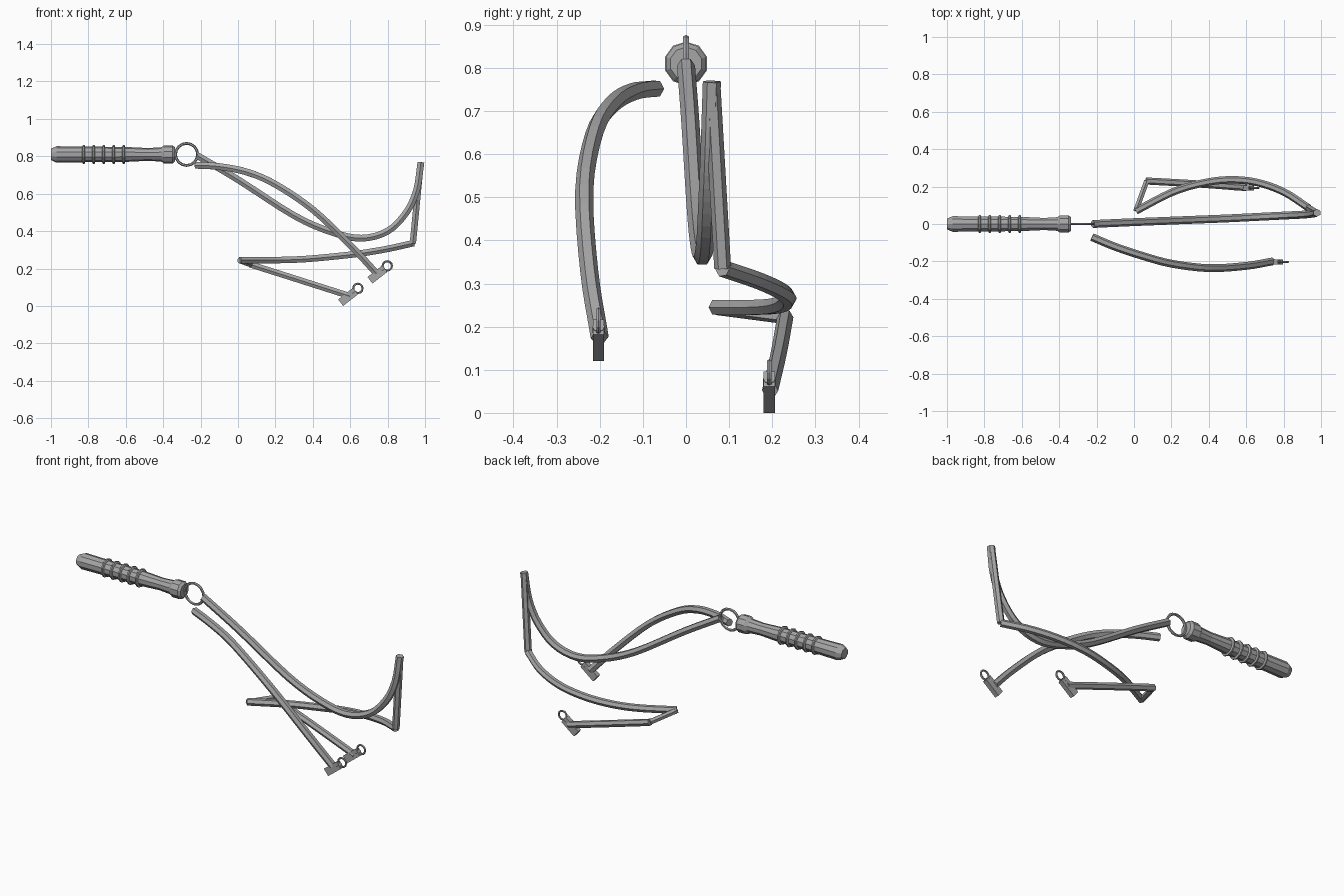
import bpy, bmesh, math
from mathutils import Vector, Matrix

if "Cube" in bpy.data.objects:
    bpy.data.objects.remove(bpy.data.objects["Cube"])

grey = bpy.data.materials.new("mid grey")
grey.diffuse_color = (0.38, 0.38, 0.38, 1)
grey.use_nodes = True
grey.node_tree.nodes["Principled BSDF"].inputs["Base Color"].default_value = grey.diffuse_color


def finish(bm, name):
    bmesh.ops.recalc_face_normals(bm, faces=bm.faces)
    me = bpy.data.meshes.new(name)
    bm.to_mesh(me)
    bm.free()
    me.materials.append(grey)
    ob = bpy.data.objects.new(name, me)
    bpy.context.collection.objects.link(ob)
    return ob


def smooth_path(pts, steps=4):
    """Catmull-Rom path through the points."""
    p = [Vector(q) for q in pts]
    p = [2 * p[0] - p[1]] + p + [2 * p[-1] - p[-2]]
    out = []
    for a, b, c, d in zip(p, p[1:], p[2:], p[3:]):
        for k in range(steps):
            t = k / steps
            out.append(0.5 * (2 * b + (c - a) * t + (2 * a - 5 * b + 4 * c - d) * t * t
                              + (3 * b - a - 3 * c + d) * t ** 3))
    return out + [p[-2]]


def tube(name, path, radius=0.021, ref=(0, 1, 0), sides=6):
    """Capped polygonal tube swept along a path."""
    bm = bmesh.new()
    path = [Vector(p) for p in path]
    rings = []
    for i, p in enumerate(path):
        t = (path[min(i + 1, len(path) - 1)] - path[max(i - 1, 0)]).normalized()
        s = Vector(ref)
        s = (s - t * s.dot(t)).normalized()
        u = t.cross(s)
        rings.append([bm.verts.new(p + radius * (s * math.cos(a) + u * math.sin(a)))
                      for a in (2 * math.pi * k / sides for k in range(sides))])
    for a, b in zip(rings, rings[1:]):
        for k in range(sides):
            n = (k + 1) % sides
            bm.faces.new((a[k], a[n], b[n], b[k]))
    bm.faces.new(rings[0])
    bm.faces.new(rings[-1])
    return finish(bm, name)


def lathe_x(name, profile, z, sides=10):
    """Turned shape along x from (x, radius) pairs, capped."""
    bm = bmesh.new()
    rings = [[bm.verts.new((x, r * math.cos(a), z + r * math.sin(a)))
              for a in (2 * math.pi * (k + 0.5) / sides for k in range(sides))]
             for x, r in profile]
    for a, b in zip(rings, rings[1:]):
        for k in range(sides):
            n = (k + 1) % sides
            bm.faces.new((a[k], a[n], b[n], b[k]))
    bm.faces.new(rings[0])
    bm.faces.new(rings[-1])
    return finish(bm, name)


def hoop(name, centre, major, minor, n=16, m=6):
    """Ring lying in the xz plane."""
    bm = bmesh.new()
    v = []
    for i in range(n):
        a = 2 * math.pi * i / n
        row = []
        for j in range(m):
            b = 2 * math.pi * j / m
            r = major + minor * math.cos(b)
            row.append(bm.verts.new((centre[0] + r * math.cos(a),
                                     centre[1] + minor * math.sin(b),
                                     centre[2] + r * math.sin(a))))
        v.append(row)
    for i in range(n):
        for j in range(m):
            k, l = (i + 1) % n, (j + 1) % m
            bm.faces.new((v[i][j], v[k][j], v[k][l], v[i][l]))
    return finish(bm, name)


# Handle with rounded butt, slim neck and collar
Z = 0.81
lathe_x("handle", [(-1, 0.03), (-0.97, 0.044), (-0.84, 0.042), (-0.6, 0.04),
                   (-0.48, 0.034), (-0.40, 0.039)], Z)
lathe_x("handle_collar", [(-0.41, 0.038), (-0.395, 0.049), (-0.35, 0.049),
                          (-0.337, 0.038)], Z)
for i in range(5):
    x = -0.825 + 0.0535 * i
    lathe_x(f"grip_ridge_{i + 1}", [(x - 0.008, 0.042), (x - 0.004, 0.051),
                                    (x + 0.004, 0.051), (x + 0.008, 0.042)], Z)

# Ring joining handle and straps
hoop("handle_ring", (-0.275, 0, Z), 0.059, 0.0075)

# Long strap, rising at its far end
tube("long_strap", smooth_path([(-0.22, 0, 0.805), (0.0, 0.01, 0.675), (0.3, 0.022, 0.483),
                                (0.5, 0.03, 0.395), (0.66, 0.038, 0.362), (0.8, 0.045, 0.4),
                                (0.9, 0.05, 0.5), (0.955, 0.055, 0.62), (0.978, 0.06, 0.768)]))
# Strap falling back, folding and ending at a clip
tube("falling_strap", [(0.977, 0.06, 0.768), (0.935, 0.085, 0.335)], 0.0195)
tube("folded_strap", smooth_path([(0.935, 0.085, 0.335), (0.8, 0.172, 0.305), (0.65, 0.224, 0.28),
                                  (0.5, 0.236, 0.263), (0.35, 0.215, 0.25), (0.2, 0.168, 0.245),
                                  (0.01, 0.07, 0.245)]), 0.02)
tube("strap_fold", [(0.01, 0.07, 0.243), (0.068, 0.23, 0.222)], 0.016, (0, 0, 1))
tube("lower_strap", smooth_path([(0.065, 0.23, 0.222), (0.33, 0.215, 0.138), (0.6, 0.195, 0.052)], 3), 0.019)
# Free short strap
tube("short_strap", smooth_path([(-0.225, -0.07, 0.752), (-0.1, -0.122, 0.745), (0.05, -0.172, 0.715),
                                 (0.2, -0.212, 0.65), (0.4, -0.236, 0.515), (0.6, -0.224, 0.325),
                                 (0.74, -0.2, 0.175)]))

# End clips: block, shank and small ring
for i, (x, y, z) in enumerate([(0.745, -0.203, 0.168), (0.588, 0.193, 0.048)]):
    d = Vector((math.cos(math.radians(38)), 0, math.sin(math.radians(38))))
    c = Vector((x, y, z))
    bm = bmesh.new()
    bmesh.ops.create_cube(bm, size=1)
    bmesh.ops.transform(bm, verts=bm.verts, matrix=Matrix.Translation(c)
                        @ Matrix.Rotation(math.radians(-38), 4, 'Y')
                        @ Matrix.Diagonal((0.1, 0.026, 0.044, 1)))
    finish(bm, f"clip_block_{i + 1}")
    ring = c + Vector((0.053, 0, 0.046))
    tube(f"clip_shank_{i + 1}", [c + d * 0.03, c + d * 0.052], 0.014, (0, 1, 0), 8)
    hoop(f"clip_ring_{i + 1}", ring, 0.025, 0.0055, 12)
